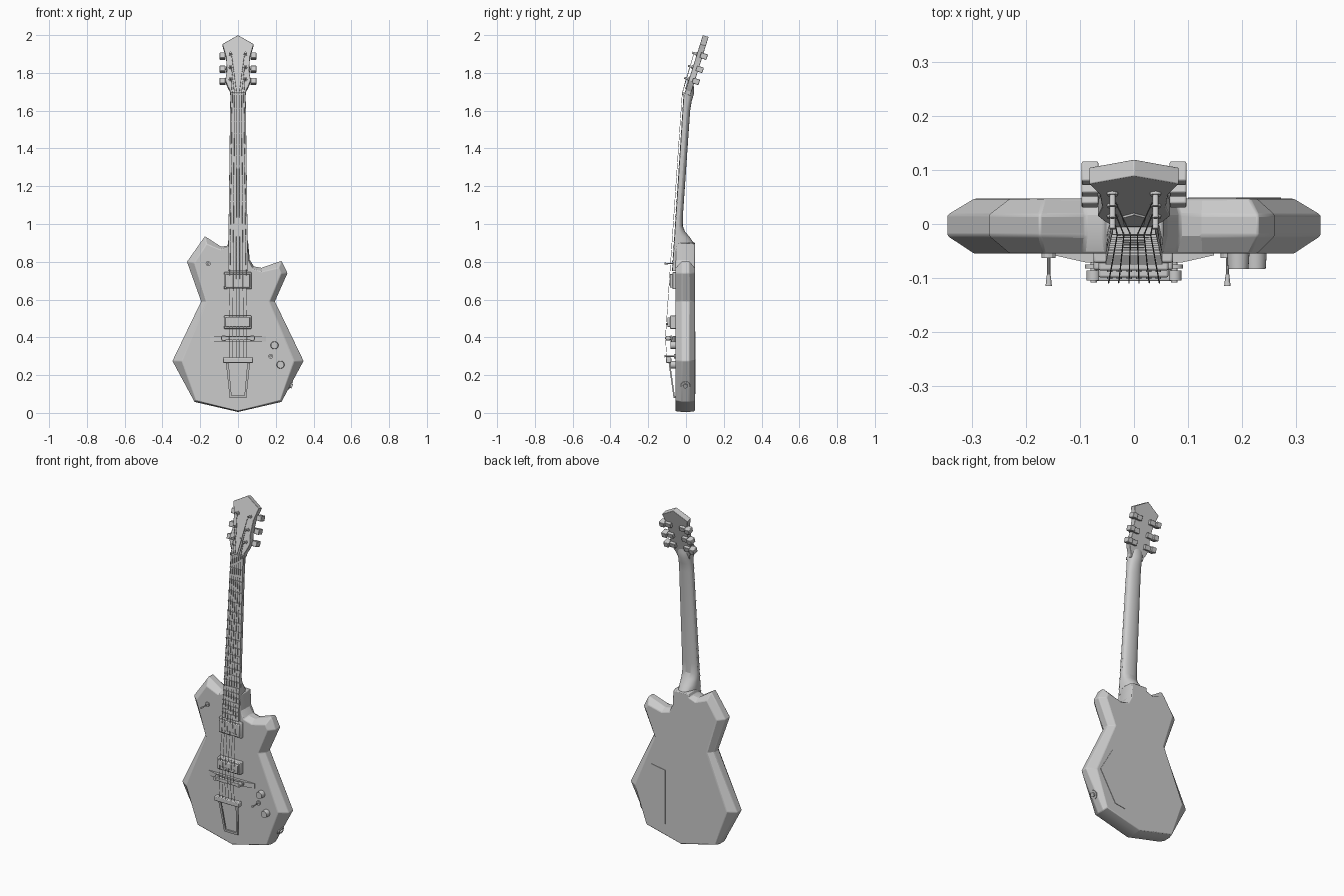
import bpy, bmesh, math
from mathutils import Matrix, Vector

if "Cube" in bpy.data.objects:
    bpy.data.objects.remove(bpy.data.objects["Cube"])


def make(name, rings, mat=None, bevel=0):
    """Skin a list of equal-length rings and cap both ends."""
    bm = bmesh.new()
    vs = [[bm.verts.new(p) for p in r] for r in rings]
    n = len(vs[0])
    for a, b in zip(vs, vs[1:]):
        for i in range(n):
            bm.faces.new((a[i], a[(i + 1) % n], b[(i + 1) % n], b[i]))
    bm.faces.new(vs[0][::-1])
    bm.faces.new(vs[-1])
    if mat:
        bm.transform(mat)
    bmesh.ops.recalc_face_normals(bm, faces=bm.faces)
    me = bpy.data.meshes.new(name)
    bm.to_mesh(me)
    bm.free()
    ob = bpy.data.objects.new(name, me)
    bpy.context.collection.objects.link(ob)
    if bevel:
        m = ob.modifiers.new("bevel", "BEVEL")
        m.width, m.segments = bevel, 2
    return ob


def prism(name, pts, y0, y1, mat=None, bevel=0):
    return make(name, [[(x, y, z) for x, z in pts] for y in (y0, y1)], mat, bevel)


def box(name, x, y, z, mat=None, bevel=0):
    return prism(name, [(x[0], z[0]), (x[1], z[0]), (x[1], z[1]), (x[0], z[1])], y[0], y[1], mat, bevel)


def rod(name, a, b, r0, r1=None, sides=24, mat=None):
    """Round bar between two points."""
    a, b = Vector(a), Vector(b)
    q = (b - a).to_track_quat('Z', 'Y')
    rings = []
    for c, r in ((a, r0), (b, r0 if r1 is None else r1)):
        rings.append([c + q @ Vector((r * math.cos(t), r * math.sin(t), 0))
                      for t in (2 * math.pi * i / sides for i in range(sides))])
    return make(name, rings, mat)


def mirrored(half):
    return half + [(-x, z) for x, z in reversed(half) if x]


def lerp(a, b, t):
    return a + (b - a) * t


# body: outline points as x, z, chamfer inset
outline = [(0, .005, .004), (.23, .058, .008), (.347, .275, .045), (.195, .59, .026),
           (.262, .74, .03), (.23, .805, .03), (.125, .768, .02), (.085, .775, .015),
           (.062, .81, .008), (.054, .9, .004), (-.05, .905, .004), (-.056, .885, .006),
           (-.09, .88, .015), (-.175, .935, .03), (-.27, .8, .035), (-.195, .59, .026),
           (-.347, .275, .045), (-.23, .058, .008)]


def inset_ring(y, k):
    ring, n = [], len(outline)
    for i, (x, z, d) in enumerate(outline):
        p = Vector((x, z))
        e0 = (p - Vector(outline[i - 1][:2])).normalized()
        e1 = (Vector(outline[(i + 1) % n][:2]) - p).normalized()
        n0, n1 = Vector((-e0.y, e0.x)), Vector((-e1.y, e1.x))
        p = p + (n0 + n1) * (d * k / (1 + n0.dot(n1)))
        ring.append((p.x, y, p.y))
    return ring


make("body", [inset_ring(-.055, 1), inset_ring(-.022, 0), inset_ring(.017, 0), inset_ring(.047, 1)], bevel=.004)
prism("rear_cover", [(.1, .1), (.17, .11), (.272, .285), (.19, .43), (.1, .415)], .045, .0495)

# neck: rounded back, flared heel and thickened end below the headstock
stations = [(.78, .052, -.056, .04), (.9, .052, -.05, .04), (.93, .051, -.048, .02), (.96, .051, -.046, -.005),
            (.99, .05, -.044, -.017), (1.05, .049, -.04, -.016), (1.6, .042, -.004, .022),
            (1.65, .041, 0, .03), (1.685, .041, .0, .041), (1.715, .043, .004, .042), (1.74, .045, .012, .04)]
make("neck", [[(w * math.cos(math.pi * i / 14), yf + (yb - yf) * math.sin(math.pi * i / 14) ** .8, z)
               for i in range(15)] for z, w, yf, yb in stations])

# fretboard, frets and nut
Z0, Z1, NUT, BRIDGE = .75, 1.685, 1.685, .395


def board(z):
    t = (z - Z0) / (Z1 - Z0)
    return lerp(.053, .04, t), lerp(-.073, -.012, t)


rings = []
for z in (Z0, Z1):
    w, y = board(z)
    rings.append([(-w, y + .016, z), (-w, y + .001, z), (-w * .4, y - .001, z),
                  (w * .4, y - .001, z), (w, y + .001, z), (w, y + .016, z)])
make("fretboard", rings)
for i in range(1, 22):
    z = BRIDGE + (NUT - BRIDGE) / 2 ** (i / 12)
    w, y = board(z)
    box("fret", (-w, w), (y - .004, y + .003), (z - .0018, z + .0018))
box("nut", (-.04, .04), (-.019, .005), (1.683, 1.697))

# headstock, tilted back, with its tuners
H = Matrix.Translation((0, -.008, 1.69)) @ Matrix.Rotation(math.radians(-17.4), 4, 'X')
prism("headstock", mirrored([(0, .325), (.083, .275), (.063, .205), (.059, .13), (.067, .075),
                             (.054, .04), (.043, .02), (.041, 0)]), 0, .032, H, .002)
prism("truss_cover", mirrored([(0, .095), (.022, .075), (.018, .025)]), -.004, .001, H)
TUNERS = (.22, .147, .08)
for s in (-1, 1):
    for t in TUNERS:
        rod("tuner_post", (s * .04, -.026, t), (s * .04, .002, t), .0055, sides=12, mat=H)
        rod("tuner_bushing", (s * .04, -.005, t), (s * .04, .002, t), .01, sides=12, mat=H)
        box("tuner_housing", sorted((s * .028, s * .064)), (.03, .048), (t - .014, t + .014), H, .002)
        rod("tuner_shaft", (s * .05, .038, t), (s * .075, .038, t), .005, sides=12, mat=H)
        box("tuner_button", sorted((s * .066, s * .097)), (.019, .057), (t - .015, t + .015), H, .003)

# pickups with rings and pole pieces
for name, z0, z1, top in (("neck_pickup", .655, .745, -.086), ("bridge_pickup", .445, .515, -.099)):
    box(name + "_ring", (-.075, .072), (top + .014, -.05), (z0, z1), bevel=.004)
    box(name, (-.066, .064), (top, -.05), (z0 + .009, z1 - .009), bevel=.004)
    for i in range(6):
        x, z = -.045 + .018 * i, z0 + .025
        rod("pole_piece", (x, top - .003, z), (x, top + .005, z), .005, sides=10)

# bridge: tapered foot, thumbwheels, saddle bar
make("bridge_foot", [[(-.148, -.053, z), (-.148, -.058, z), (-.09, -.071, z), (.09, -.071, z),
                      (.148, -.058, z), (.148, -.053, z)] for z in (.378, .406)])
box("bridge_bar", (-.068, .068), (-.106, -.082), (.385, .405), bevel=.003)
for s in (-1, 1):
    rod("bridge_post", (s * .075, -.108, .395), (s * .075, -.055, .395), .006, sides=12)
    rod("thumbwheel", (s * .075, -.082, .395), (s * .075, -.075, .395), .016)
    rod("bridge_end", (s * .075, -.105, .395), (s * .075, -.086, .395), .013)

# trapeze tailpiece
box("tailpiece_bar", (-.08, .08), (-.106, -.078), (.265, .293), bevel=.004)


def tail(x, z, front):
    t = (z - .08) / .185
    return (x, lerp(-.062, -.088, t) - (.004 if front else -.004), z)


def tail_bar(name, quad):
    make(name, [[tail(x, z, f) for x, z in quad] for f in (True, False)])


for s in (-1, 1):
    tail_bar("tailpiece_arm", [(s * .064, .27), (s * .05, .27), (s * .033, .08), (s * .044, .08)])
tail_bar("tailpiece_foot", [(-.044, .08), (.044, .08), (.045, .093), (-.045, .093)])
box("tailpiece_mount", (-.036, .036), (-.064, -.052), (.078, .09))

# strings: tailpiece, bridge, nut, post
for i in range(6):
    u = -1 + .4 * i
    s = -1 if i < 3 else 1
    t = TUNERS[2 - i] if i < 3 else TUNERS[i - 3]
    t = TUNERS[::-1][i] if i < 3 else TUNERS[i - 3]
    path = [Vector((u * .047, -.1, .275)), Vector((u * .047, -.109, .395)),
            Vector((u * .031, -.02, 1.69)), H @ Vector((s * .035, -.016, t))]
    for a, b in zip(path, path[1:]):
        rod("string", a, b, .0012, sides=6)

# knobs, switches, output jack, strap buttons
for x, z in ((.193, .358), (.225, .255)):
    rod("knob", (x, -.083, z), (x, -.053, z), .019, .021)
for x, z in ((-.158, .79), (.173, .3)):
    rod("switch_nut", (x, -.063, z), (x, -.053, z), .013, sides=12)
    rod("switch_stem", (x, -.098, z), (x, -.06, z), .003, sides=10)
    rod("switch_tip", (x, -.115, z), (x, -.094, z), .006, .0035, sides=12)
d = Vector((.88, 0, -.475))
p = Vector((.277, -.003, .146))
rod("jack_plate", p - d * .01, p + d * .004, .024)
rod("jack_socket", p, p + d * .012, .012)

# soft shading with crisp edges
for ob in bpy.context.collection.objects:
    ob.select_set(True)
    bpy.context.view_layer.objects.active = ob
bpy.ops.object.shade_smooth_by_angle(angle=math.radians(20))
